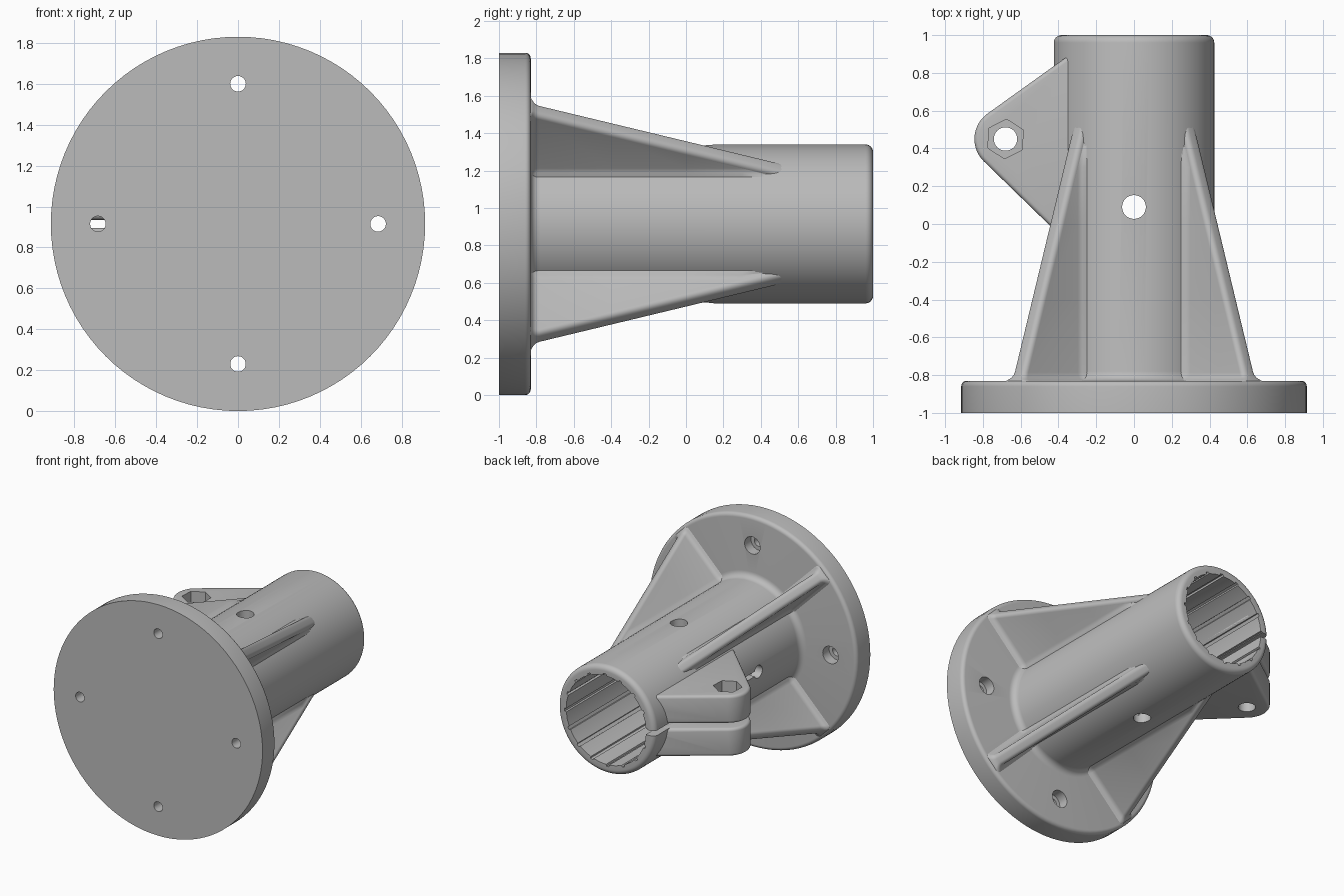
import bpy, bmesh, math
from mathutils import Vector, Matrix

CZ = 0.915          # height of the tube axis
TUBE_R = 0.425
BORE_R = 0.35
BACK = -0.83        # rear face of the flange
scene = bpy.context.scene
cube = bpy.data.objects.get("Cube")
if cube:
    bpy.data.objects.remove(cube)

grey = bpy.data.materials.new("plain grey")
COLOR = (0.50, 0.50, 0.50, 1)
grey.use_nodes = True
grey.diffuse_color = COLOR
grey.node_tree.nodes["Principled BSDF"].inputs["Base Color"].default_value = COLOR


def make(name, bm):
    bmesh.ops.recalc_face_normals(bm, faces=bm.faces)
    me = bpy.data.meshes.new(name)
    bm.to_mesh(me)
    bm.free()
    ob = bpy.data.objects.new(name, me)
    me.materials.append(grey)
    scene.collection.objects.link(ob)
    return ob


def loft(name, loops):
    """Skin a list of equal-length closed loops and cap both ends."""
    bm = bmesh.new()
    rings = [[bm.verts.new(p) for p in loop] for loop in loops]
    n = len(rings[0])
    for a, b in zip(rings, rings[1:]):
        for i in range(n):
            j = (i + 1) % n
            bm.faces.new((a[i], a[j], b[j], b[i]))
    bm.faces.new(rings[0])
    bm.faces.new(rings[-1])
    return make(name, bm)


def ring(r, n, axis, at, offset, turn=0.0):
    """Circle of points across the given axis ('y' or 'z' or 'x')."""
    pts = []
    for i in range(n):
        a = turn + math.tau * i / n
        c, s = r * math.cos(a), r * math.sin(a)
        p = {"x": (at, c, s), "y": (c, at, s), "z": (c, s, at)}[axis]
        pts.append(Vector(p) + Vector(offset))
    return pts


def rod(name, r, axis, a, b, offset, n=32, turn=0.0):
    return loft(name, [ring(r, n, axis, t, offset, turn) for t in (a, b)])


def arc(cx, cy, r, a0, a1, n=6):
    return [(cx + r * math.cos(math.radians(a0 + (a1 - a0) * i / n)),
             cy + r * math.sin(math.radians(a0 + (a1 - a0) * i / n))) for i in range(n + 1)]


def select(ob):
    bpy.ops.object.select_all(action="DESELECT")
    ob.select_set(True)
    bpy.context.view_layer.objects.active = ob


def apply_modifiers(ob):
    select(ob)
    for m in list(ob.modifiers):
        bpy.ops.object.modifier_apply(modifier=m.name)


def cut(ob, cutters):
    for c in cutters:
        m = ob.modifiers.new("cut", "BOOLEAN")
        m.operation, m.solver, m.object = "DIFFERENCE", "EXACT", c
    apply_modifiers(ob)


# Flange and tube: one turned profile of (radius, y)
profile = [(0.915, -1.0)]
profile += arc(0.885, BACK - 0.03, 0.03, 0, 90)
profile += arc(TUBE_R + 0.05, BACK + 0.05, 0.05, 270, 180)
profile += arc(TUBE_R - 0.04, 0.96, 0.04, 0, 90)
body = loft("flange_and_tube", [ring(r, 96, "y", y, (0, 0, CZ)) for r, y in profile])

# Four diagonal tapered ribs, flared where they meet the flange and tube
HALF = 0.045
stations = [(BACK - 0.01, 0.045)]
stations += [(BACK + 0.045 * (1 - math.cos(t)), 0.045 * (1 - math.sin(t)))
             for t in (0.3, 0.6, 0.9, 1.2, math.pi / 2)]
stations += [(y, 0) for y in (-0.4, 0.0, 0.3, 0.45, 0.54)]


def rib_section(y, flare, direction, side):
    top = 0.87 - 0.34 * (y + 0.8) + min(flare * 0.6, 0.012)
    h = HALF + flare
    half = [(0.39, h + 0.03), (0.425, h + 0.02), (0.44, h + 0.008), (0.465, h)]
    half = [(min(u, top - 0.03), v) for u, v in half]
    half += [(u, v) for v, u in arc(h - 0.03, top - 0.03, 0.03, 0, 90, 5)]
    loop = half + [(u, -v) for u, v in reversed(half)]
    return [direction * u + side * v + Vector((0, y, CZ)) for u, v in loop]


for name, sx, sz in (("upper_left_rib", 1, 1), ("upper_right_rib", -1, 1),
                     ("lower_left_rib", 1, -1), ("lower_right_rib", -1, -1)):
    d = Vector((sx, 0, sz)).normalized()
    s = Vector((-sz, 0, sx)).normalized()
    loft(name, [rib_section(y, f, d, s) for y, f in stations])

# Two clamp ears either side of the slit
BOLT = (-0.68, 0.45)
outline = [(-0.30, 0.925)] + arc(*BOLT, 0.165, 125, 225, 14) + [(-0.30, -0.15)]
ears = []
for name, s in (("upper_clamp_ear", 1), ("lower_clamp_ear", -1)):
    ear = loft(name, [[(x, y, CZ + s * h) for x, y in outline] for h in (0.02, 0.24)])
    bevel = ear.modifiers.new("round", "BEVEL")
    bevel.width, bevel.segments = 0.022, 4
    bevel.limit_method, bevel.angle_limit = "ANGLE", math.radians(50)
    apply_modifiers(ear)
    ears.append(ear)

# Cutters: grooved bore, slit with relief hole, cross pin hole, screw holes
bore_loop = []
for i in range(16):
    for frac, r in ((0.0, BORE_R), (0.4, BORE_R), (0.8, BORE_R), (0.82, BORE_R + 0.014), (0.98, BORE_R + 0.014)):
        a = math.tau * (i + frac) / 16
        bore_loop.append((r * math.cos(a), r * math.sin(a)))
bore = loft("bore_cutter", [[(x, y, CZ + z) for x, z in bore_loop] for y in (BACK, 1.1)])
slit = loft("slit_cutter", [[(x, y, CZ + z) for x, z in ((-1, -0.02), (-0.2, -0.02), (-0.2, 0.02), (-1, 0.02))]
                            for y in (-0.3, 1.1)])
relief = rod("relief_cutter", 0.05, "x", -0.6, -0.2, (0, -0.3, CZ))
pin = rod("pin_cutter", 0.063, "z", -0.2, 2.0, (0, 0.09, 0))
screws = []
for x, z in ((0.685, 0), (-0.685, 0), (0, 0.685), (0, -0.685)):
    screws.append(rod("screw_cutter", 0.038, "y", -1.1, -0.7, (x, 0, CZ + z)))
    screws.append(rod("head_cutter", 0.068, "y", -0.91, -0.7, (x, 0, CZ + z)))
bolt = rod("bolt_cutter", 0.062, "z", 0.4, 1.4, (*BOLT, 0))
nut = rod("nut_cutter", 0.105, "z", CZ + 0.15, 1.4, (*BOLT, 0), 6, math.radians(87))

cut(body, [bore, slit, relief, pin] + screws)
cut(ears[0], [bore, bolt, nut])
cut(ears[1], [bore, bolt])
for c in [bore, slit, relief, pin, bolt, nut] + screws:
    bpy.data.objects.remove(c)

# Smooth shading with sharp edges kept
for ob in scene.collection.objects:
    if ob.type == "MESH":
        select(ob)
        bpy.ops.object.shade_smooth_by_angle(angle=math.radians(35))
